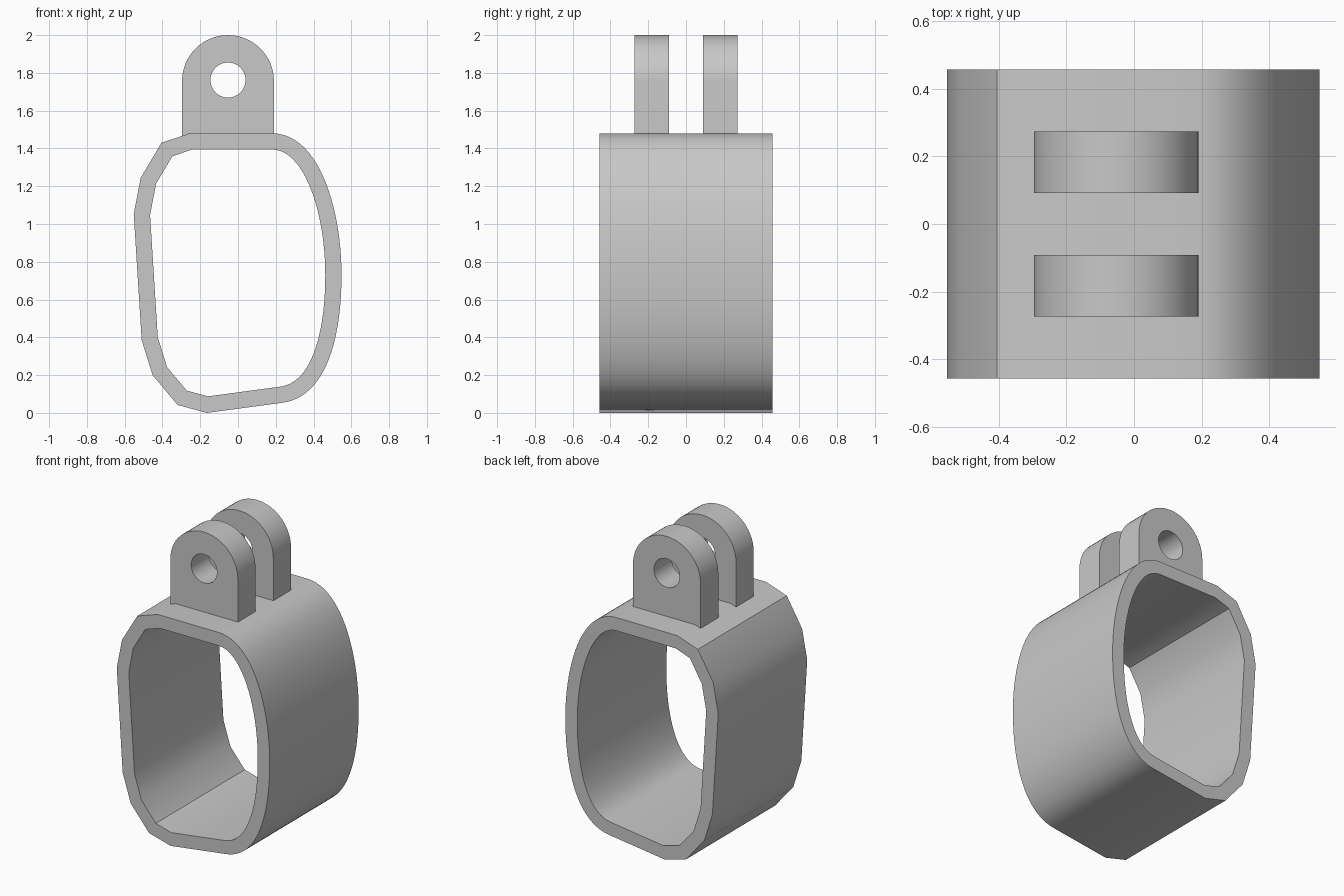
import bpy
import bmesh
import math
from mathutils import Vector
from mathutils.geometry import interpolate_bezier

cube = bpy.data.objects.get("Cube")
if cube:
    bpy.data.objects.remove(cube, do_unlink=True)

# Single plain grey material
grey = bpy.data.materials.new("plain_grey")
grey.use_nodes = True
colour = (0.58, 0.58, 0.58, 1)
grey.diffuse_color = colour
grey.node_tree.nodes["Principled BSDF"].inputs["Base Color"].default_value = colour


def inset(loop, width):
    """Mitred inward offset of a clockwise loop."""
    result = []
    for i, p in enumerate(loop):
        a = (p - loop[i - 1]).normalized()
        b = (loop[(i + 1) % len(loop)] - p).normalized()
        n1, n2 = Vector((a.y, -a.x)), Vector((b.y, -b.x))
        result.append(p + (n1 + n2) * width / (1 + n1.dot(n2)))
    return result


def arc(cx, cz, radius, start, end, steps):
    angles = [start + (end - start) * i / steps for i in range(steps + 1)]
    return [Vector((cx + radius * math.cos(a), cz + radius * math.sin(a))) for a in angles]


def holed_plate(name, outer, inner, y0, y1):
    """Fill between two x-z loops and extrude from y0 to y1."""
    bm = bmesh.new()
    for loop in (outer, inner):
        verts = [bm.verts.new((p.x, y0, p.y)) for p in loop]
        for i, v in enumerate(verts):
            bm.edges.new((verts[i - 1], v))
    bmesh.ops.triangle_fill(bm, edges=bm.edges[:], use_beauty=True, normal=(0, -1, 0))
    geom = bmesh.ops.extrude_face_region(bm, geom=bm.faces[:], use_keep_orig=True)["geom"]
    moved = [g for g in geom if isinstance(g, bmesh.types.BMVert)]
    bmesh.ops.translate(bm, verts=moved, vec=(0, y1 - y0, 0))
    bmesh.ops.recalc_face_normals(bm, faces=bm.faces[:])
    mesh = bpy.data.meshes.new(name)
    bm.to_mesh(mesh)
    bm.free()
    mesh.materials.append(grey)
    obj = bpy.data.objects.new(name, mesh)
    bpy.context.collection.objects.link(obj)
    bpy.ops.object.select_all(action="DESELECT")
    obj.select_set(True)
    bpy.context.view_layer.objects.active = obj
    bpy.ops.object.shade_smooth_by_angle(angle=math.radians(30))


# Band: rounded on the left side, faceted on the right side
upper = interpolate_bezier(Vector((0.18, 1.48)), Vector((0.43, 1.48)),
                           Vector((0.548, 1.08)), Vector((0.548, 0.73)), 24)
lower = interpolate_bezier(Vector((0.548, 0.73)), Vector((0.548, 0.38)),
                           Vector((0.46, 0.08)), Vector((0.23, 0.053)), 24)
facets = [(-0.165, 0.0), (-0.32, 0.042), (-0.452, 0.2), (-0.51, 0.385),
          (-0.552, 1.053), (-0.515, 1.245), (-0.405, 1.43), (-0.257, 1.48)]
band = [Vector(p[:2]) for p in upper + lower[1:]] + [Vector(p) for p in facets]
holed_plate("band", band, inset(band, 0.086), -0.457, 0.457)

# Pair of round-topped lugs with pin holes
lug_x, lug_r, lug_z = -0.053, 0.243, 1.757
lug = arc(lug_x, lug_z, lug_r, math.pi, 0, 32)
lug += [Vector((lug_x + lug_r, 1.45)), Vector((lug_x - lug_r, 1.45))]
hole = arc(lug_x, 1.762, 0.093, 0, 2 * math.pi, 32)[:-1]
for name, y in (("front_lug", -0.182), ("back_lug", 0.182)):
    holed_plate(name, lug, hole, y - 0.091, y + 0.091)
